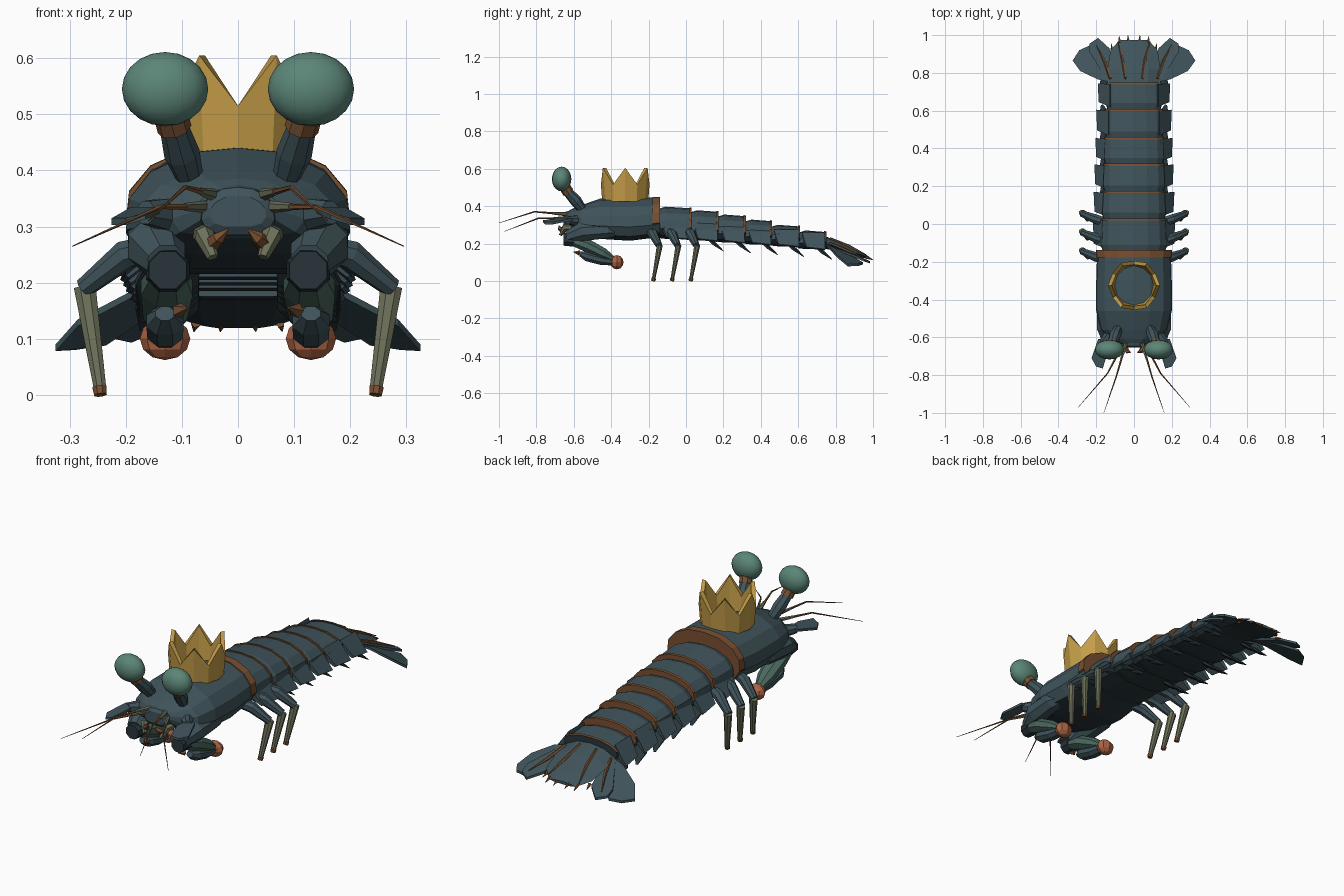
import bpy, bmesh, math
from mathutils import Vector

def mat(name, r, g, b):
    m = bpy.data.materials.new(name)
    m.diffuse_color = (r, g, b, 1)
    return m

SHELL = mat("slate teal shell", 0.050, 0.088, 0.104)
DARK = mat("dark underside", 0.022, 0.036, 0.042)
GREEN = mat("sea green", 0.105, 0.235, 0.185)
MOSS = mat("deep green claw", 0.070, 0.140, 0.115)
OLIVE = mat("olive leg", 0.150, 0.165, 0.100)
RUST = mat("rust trim", 0.190, 0.080, 0.030)
ORANGE = mat("orange club", 0.420, 0.130, 0.060)
GOLD = mat("crown gold", 0.560, 0.340, 0.065)

def finish(name, bm, *mats):
    bmesh.ops.recalc_face_normals(bm, faces=bm.faces)
    me = bpy.data.meshes.new(name)
    bm.to_mesh(me)
    bm.free()
    for m in mats:
        me.materials.append(m)
    ob = bpy.data.objects.new(name, me)
    bpy.context.collection.objects.link(ob)
    return ob

def loft(name, rings, mats, rule=None):
    """Skin closed rings of points; rule(face) picks the material slot."""
    bm = bmesh.new()
    vs = [[bm.verts.new(p) for p in r] for r in rings]
    n = len(vs[0])
    for a, b in zip(vs, vs[1:]):
        for i in range(n):
            bm.faces.new((a[i], a[(i + 1) % n], b[(i + 1) % n], b[i]))
    bm.faces.new(vs[0])
    bm.faces.new(vs[-1])
    bmesh.ops.recalc_face_normals(bm, faces=bm.faces)
    if rule:
        for f in bm.faces:
            f.material_index = rule(f)
    return finish(name, bm, *mats)

def limb(name, pts, radii, m, n=8, flat=1.0):
    """Tapered tube along points; flat squashes it across its width."""
    pts = [Vector(p) for p in pts]
    rings = []
    for i, p in enumerate(pts):
        d = (pts[min(i + 1, len(pts) - 1)] - pts[max(i - 1, 0)]).normalized()
        u = d.cross(Vector((0, 0, 1)) if abs(d.z) < 0.9 else Vector((0, 1, 0))).normalized()
        v = u.cross(d)
        rings.append([p + radii[i] * (u * math.cos(t) + v * flat * math.sin(t))
                      for t in [2 * math.pi * (k + 0.5) / n for k in range(n)]])
    return loft(name, rings, [m])

def plate(name, outline, thick, m):
    """Thin slab from an outline of 3D points."""
    low = [(x, y, z - thick) for x, y, z in outline]
    return loft(name, [outline, low], [m])

def ball(name, c, r, m, u, v, smooth=False):
    bm = bmesh.new()
    bmesh.ops.create_uvsphere(bm, u_segments=u, v_segments=v, radius=1)
    for p in bm.verts:
        p.co = Vector([c[k] + p.co[k] * r[k] for k in range(3)])
    for f in bm.faces:
        f.smooth = smooth
    return finish(name, bm, m)

# Arched shell cross-section: unit width, height 0 to 1
HALF = [(0, 1), (0.42, 0.96), (0.78, 0.80), (0.97, 0.58), (1, 0.32), (0.85, 0.1), (0.45, 0)]
PROFILE = HALF + [(-x, z) for x, z in HALF[:0:-1]]

def section(y, w, lo, hi):
    return [(x * w, y, lo + z * (hi - lo)) for x, z in PROFILE]

def underside(f):
    return 1 if f.normal.z < -0.55 else 0

# Carapace, with the rust band on its rear edge
loft("carapace", [section(*s) for s in [
    (-0.635, 0.07, 0.31, 0.37), (-0.61, 0.12, 0.28, 0.385), (-0.56, 0.175, 0.25, 0.405),
    (-0.46, 0.2, 0.225, 0.44), (-0.30, 0.2, 0.215, 0.445), (-0.14, 0.195, 0.235, 0.445)]],
    [SHELL, DARK], underside)
loft("carapace_rear_band", [section(-0.178, 0.2, 0.24, 0.45), section(-0.138, 0.2, 0.245, 0.45)],
     [RUST, DARK], lambda f: 1 if f.calc_center_median().z < 0.32 else 0)

# Head block and mouthparts
loft("head", [section(-0.655, 0.05, 0.30, 0.355), section(-0.645, 0.065, 0.285, 0.37),
              section(-0.56, 0.075, 0.27, 0.39)], [SHELL])
for s in (1, -1):
    limb("mouth_palp", [(s * 0.07, -0.58, 0.29), (s * 0.06, -0.65, 0.285), (s * 0.045, -0.67, 0.245)],
         [0.015, 0.018, 0.01], OLIVE, 6)
    limb("mouth_spike", [(s * 0.05, -0.65, 0.265), (s * 0.035, -0.675, 0.28), (s * 0.018, -0.68, 0.295)],
         [0.016, 0.012, 0.002], RUST, 5)

# Abdomen segments: front y, rear y, half width, bottom, top
SEGS = [(-0.15, 0.03, 0.176, 0.225, 0.397), (0.02, 0.175, 0.172, 0.215, 0.378),
        (0.165, 0.32, 0.168, 0.205, 0.355), (0.31, 0.46, 0.163, 0.195, 0.328),
        (0.45, 0.61, 0.158, 0.185, 0.300), (0.60, 0.75, 0.150, 0.170, 0.270)]
for i, (y0, y1, w, lo, hi) in enumerate(SEGS):
    loft("abdomen_segment", [section(y0, w * 0.93, lo + 0.005, hi - 0.012),
                             section(y0 + 0.04, w, lo, hi),
                             section(y1 - 0.01, w * 0.97, lo, hi - 0.008)], [SHELL, DARK], underside)
    loft("segment_trim", [section(y1 - 0.012, w * 0.985, lo + 0.01, hi - 0.003),
                          section(y1, w * 0.975, lo + 0.01, hi - 0.005)],
         [RUST, DARK], lambda f: 1 if f.calc_center_median().z < lo + 0.06 else 0)
    for s in (1, -1):
        # Side flap, pointed toward the rear
        zt, zb, o = lo + 0.09, lo - 0.0, w + 0.042
        loft("side_flap", [
            [(s * w * 0.85, y0 + 0.02, zt), (s * w * 0.85, y1 - 0.01, zt),
             (s * o, y1 - 0.005, zb), (s * (o - 0.005), y0 + 0.045, zb + 0.012)],
            [(s * w * 0.8, y0 + 0.02, zt - 0.04), (s * w * 0.8, y1 - 0.01, zt - 0.04),
             (s * (o - 0.01), y1 - 0.01, zb - 0.006), (s * (o - 0.015), y0 + 0.045, zb + 0.004)]], [SHELL])
        # Swimmeret paddles under the middle segments
        if i > 0:
            for x in (0.085, 0.14):
                ym = y0 + 0.08
                limb("swimmeret", [(s * x, ym, lo + 0.03), (s * (x + 0.015), ym + 0.05, lo - 0.015),
                                   (s * (x + 0.03), ym + 0.10, lo - 0.055)],
                     [0.022, 0.034, 0.006], DARK, 6, 0.3)

# Tail plate with ridges and end spines
loft("tail_plate", [
    [(x * w, y, z + h * e) for x, e in [(-1, 0), (-0.55, 1), (0, 1.3), (0.55, 1), (1, 0), (0.5, -1), (-0.5, -1)]]
    for y, w, z, h in [(0.73, 0.13, 0.205, 0.03), (0.82, 0.14, 0.18, 0.024),
                       (0.92, 0.125, 0.145, 0.014), (0.975, 0.075, 0.125, 0.006)]], [SHELL, DARK], underside)
for s in (1, -1):
    limb("tail_ridge", [(s * 0.045, 0.77, 0.228), (s * 0.06, 0.87, 0.187), (s * 0.085, 0.965, 0.139)],
         [0.006, 0.008, 0.002], RUST, 5)
    for x, y in [(0.03, 0.965), (0.075, 0.96), (0.115, 0.92)]:
        limb("tail_spine", [(s * x, y, 0.128), (s * x * 1.05, y + 0.035, 0.113)], [0.009, 0.001], RUST, 5)
    # Fan paddles, inner and outer
    plate("inner_fan", [(s * x, y, z) for x, y, z in [
        (0.09, 0.76, 0.19), (0.15, 0.77, 0.19), (0.235, 0.91, 0.135), (0.235, 0.955, 0.115),
        (0.19, 0.985, 0.105), (0.13, 0.93, 0.13)]], 0.012, SHELL)
    plate("outer_fan", [(s * x, y, z) for x, y, z in [
        (0.12, 0.75, 0.20), (0.19, 0.765, 0.185), (0.285, 0.81, 0.135), (0.325, 0.865, 0.09),
        (0.29, 0.92, 0.092), (0.235, 0.945, 0.10), (0.16, 0.86, 0.15)]], 0.012, SHELL)
    limb("fan_ridge", [(s * 0.125, 0.77, 0.203), (s * 0.155, 0.86, 0.164), (s * 0.20, 0.95, 0.124)],
         [0.007, 0.008, 0.002], RUST, 5)

for s in (1, -1):
    # Eye on a stalk
    limb("eye_stalk", [(s * 0.085, -0.555, 0.385), (s * 0.10, -0.59, 0.43), (s * 0.118, -0.645, 0.49)],
         [0.024, 0.032, 0.024], SHELL, 8)
    limb("eye_collar", [(s * 0.113, -0.63, 0.474), (s * 0.122, -0.65, 0.505)], [0.031, 0.03], RUST, 8)
    ball("eye", (s * 0.13, -0.665, 0.545), (0.077, 0.052, 0.066), GREEN, 16, 10, True)

    # Antennae: olive base joints, thin rust whips
    for a, b, c in [((0.04, -0.62, 0.355), (0.095, -0.81, 0.370), (0.16, -1.0, 0.31)),
                    ((0.05, -0.62, 0.335), (0.14, -0.79, 0.335), (0.295, -0.97, 0.265))]:
        a, b, c = [Vector((s * p[0], p[1], p[2])) for p in (a, b, c)]
        limb("antenna_base", [a, a.lerp(b, 0.5)], [0.012, 0.007], OLIVE, 6)
        limb("antenna_whip", [a.lerp(b, 0.48), b, c], [0.006, 0.004, 0.001], RUST, 5)

    # Antennal scale
    limb("antennal_scale_joint", [(s * 0.11, -0.56, 0.32), (s * 0.165, -0.63, 0.325)], [0.035, 0.022], SHELL, 8)
    plate("antennal_scale", [(s * x, y, z) for x, y, z in [
        (0.145, -0.60, 0.335), (0.14, -0.68, 0.335), (0.165, -0.765, 0.325), (0.20, -0.755, 0.315),
        (0.225, -0.71, 0.315), (0.19, -0.61, 0.335)]], 0.012, SHELL)

    # Folded striking claw
    limb("claw_upper_arm", [(s * 0.13, -0.32, 0.27), (s * 0.15, -0.42, 0.275), (s * 0.145, -0.55, 0.265),
                            (s * 0.128, -0.63, 0.235)], [0.025, 0.05, 0.055, 0.036], SHELL, 8)
    limb("claw_elbow", [(s * 0.125, -0.60, 0.222), (s * 0.125, -0.655, 0.222)], [0.042, 0.036], DARK, 8)
    limb("claw_forearm", [(s * 0.125, -0.61, 0.215), (s * 0.127, -0.53, 0.19), (s * 0.13, -0.44, 0.145),
                          (s * 0.13, -0.385, 0.115)], [0.035, 0.05, 0.042, 0.02], MOSS, 8, 0.75)
    limb("claw_finger", [(s * 0.13, -0.565, 0.145), (s * 0.13, -0.53, 0.132), (s * 0.13, -0.45, 0.11),
                         (s * 0.13, -0.37, 0.1)], [0.018, 0.036, 0.034, 0.024], SHELL, 8, 0.8)
    ball("claw_club", (s * 0.13, -0.37, 0.1), (0.045, 0.036, 0.038), ORANGE, 8, 6)
    limb("claw_thorn", [(s * 0.105, -0.57, 0.15), (s * 0.09, -0.60, 0.155)], [0.014, 0.002], RUST, 5)

    # Three walking legs per side
    for y in (-0.14, -0.04, 0.06):
        limb("leg_thigh", [(s * 0.12, y - 0.06, 0.27), (s * 0.20, y - 0.035, 0.25), (s * 0.275, y - 0.005, 0.19)],
             [0.022, 0.027, 0.018], SHELL, 8)
        limb("leg_shin", [(s * 0.273, y, 0.192), (s * 0.246, y - 0.033, 0.012)], [0.021, 0.012], OLIVE, 8, 0.8)
        limb("leg_toe", [(s * 0.247, y - 0.032, 0.014), (s * 0.245, y - 0.036, 0.0)], [0.0135, 0.012], RUST, 8)

# Six-pointed crown: flared wall, outer and inner skins joined
bm = bmesh.new()
rows = []
for k in range(12):
    t = math.radians(30 * k)
    d, tip = Vector((math.cos(t), math.sin(t), 0)), k % 2 == 0
    top, r = (0.605, 0.138) if tip else (0.515, 0.13)
    rows.append([bm.verts.new(d * q + Vector((0, -0.325, z)))
                 for q, z in [(0.123, 0.425), (r, top), (r - 0.02, top), (0.103, 0.425)]])
for k in range(12):
    a, b = rows[k], rows[(k + 1) % 12]
    for j in range(4):
        bm.faces.new((a[j], b[j], b[(j + 1) % 4], a[(j + 1) % 4]))
finish("crown", bm, GOLD)
